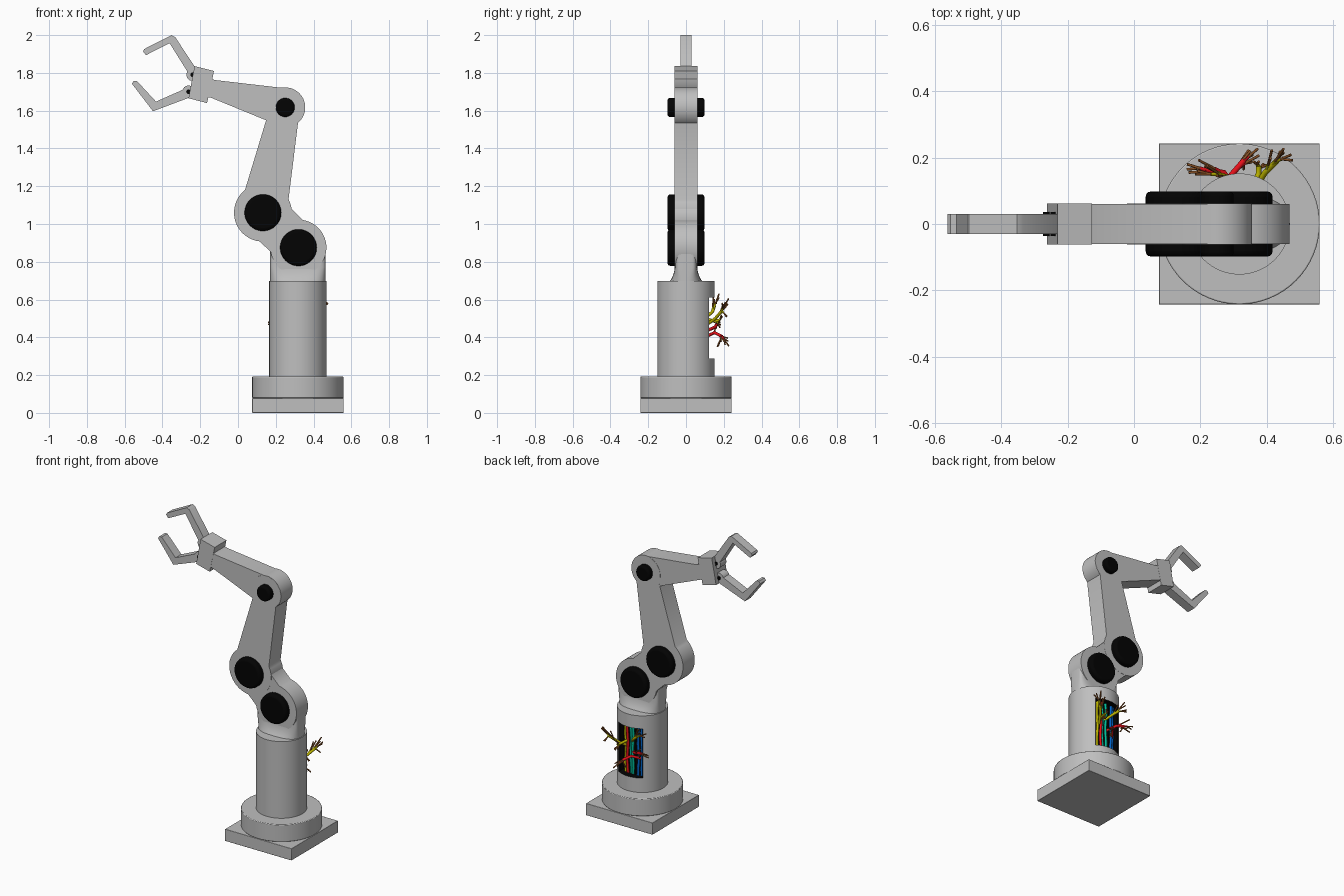
import bpy, bmesh, math, random
from mathutils import Vector

if "Cube" in bpy.data.objects:
    bpy.data.objects.remove(bpy.data.objects["Cube"])

random.seed(4)
CX = 0.317  # axis of base, column and neck


def material(name, rgb):
    m = bpy.data.materials.new(name)
    m.diffuse_color = (*rgb, 1)
    m.use_nodes = True
    m.node_tree.nodes["Principled BSDF"].inputs["Base Color"].default_value = m.diffuse_color
    return m


GREY = material("light_grey", (0.52, 0.52, 0.52))
BLACK = material("black", (0.001, 0.001, 0.001))
RED = material("red", (0.8, 0.005, 0.01))
YELLOW = material("yellow", (0.52, 0.47, 0.0))
BLUE = material("blue", (0.0, 0.13, 0.6))
TEAL = material("teal", (0.0, 0.5, 0.32))
COPPER = material("copper", (0.27, 0.09, 0.02))


def finish(name, bm, mat, bevel=0, segments=2):
    """Turn a bmesh into an object with sharp edges kept."""
    bmesh.ops.recalc_face_normals(bm, faces=bm.faces)
    me = bpy.data.meshes.new(name)
    bm.to_mesh(me)
    bm.free()
    me.materials.append(mat)
    me.shade_smooth()
    me.set_sharp_from_angle(angle=math.radians(35))
    ob = bpy.data.objects.new(name, me)
    bpy.context.collection.objects.link(ob)
    if bevel:
        mod = ob.modifiers.new("edge_bevel", "BEVEL")
        mod.width, mod.segments = bevel, segments
        mod.limit_method, mod.angle_limit = "ANGLE", math.radians(50)
    return ob


def loft(name, rings, mat, bevel=0, segments=2):
    """Skin a list of equal-length point rings and cap both ends."""
    bm = bmesh.new()
    rows = [[bm.verts.new(p) for p in ring] for ring in rings]
    n = len(rows[0])
    for a, b in zip(rows, rows[1:]):
        for i in range(n):
            j = (i + 1) % n
            bm.faces.new((a[i], a[j], b[j], b[i]))
    bm.faces.new(rows[0])
    bm.faces.new(rows[-1])
    return finish(name, bm, mat, bevel, segments)


def prism(name, outline, hy, mat=GREY, bevel=0, segments=2):
    """Side profile (x, z) extruded to y = -hy..hy."""
    return loft(name, [[(x, y, z) for x, z in outline] for y in (-hy, hy)],
                mat, bevel, segments)


def arc(c, r, a0, a1, n=40):
    return [(c[0] + r * math.cos(a0 + (a1 - a0) * i / n),
             c[1] + r * math.sin(a0 + (a1 - a0) * i / n)) for i in range(n + 1)]


def pin(name, c, r, hy, mat, bevel=0, segments=2):
    return prism(name, arc(c, r, 0, math.tau * 47 / 48, 47), hy, mat, bevel, segments)


def link(name, c1, r1, w1, c2, r2, w2, hy):
    """Two round ends joined by a tapered bar of half widths w1, w2."""
    a = math.atan2(c2[1] - c1[1], c2[0] - c1[0])
    t1, t2 = math.asin(w1 / r1), math.asin(w2 / r2)
    pts = arc(c1, r1, a + t1, a + math.tau - t1)
    pts += arc(c2, r2, a - math.pi + t2, a + math.pi - t2)
    return prism(name, pts, hy)


def vertical(name, r, z0, z1, bevel=0):
    ring = [(CX + x, y) for x, y in arc((0, 0), r, 0, math.tau * 63 / 64, 63)]
    return loft(name, [[(x, y, z) for x, y in ring] for z in (z0, z1)], GREY, bevel)


def box(name, x0, x1, y0, y1, z0, z1, mat, bevel=0):
    ring = [(x0, y0), (x1, y0), (x1, y1), (x0, y1)]
    return loft(name, [[(x, y, z) for x, y in ring] for z in (z0, z1)], mat, bevel)


# Base and turntable
box("base_plate", CX - 0.242, CX + 0.242, -0.242, 0.242, 0, 0.078, GREY, 0.002)
vertical("turntable", 0.242, 0.078, 0.192, 0.004)

# Column with a service opening in the back, black inside
column = vertical("column", 0.152, 0.19, 0.697)
cutter = box("opening_cutter", CX - 0.09, CX + 0.09, 0.075, 0.25, 0.287, 0.612, BLACK)
cutter.hide_render = True
mod = column.modifiers.new("opening", "BOOLEAN")
mod.operation, mod.object = "DIFFERENCE", cutter
bpy.context.view_layer.objects.active = column
bpy.ops.object.modifier_apply(modifier="opening")
bpy.data.objects.remove(cutter)
column.data.materials.clear()
column.data.materials.append(GREY)
column.data.materials.append(BLACK)
for f in column.data.polygons:
    c = f.center
    inside = math.hypot(c.x - CX, c.y) < 0.143 and 0.28 < c.z < 0.62 and c.y > 0.05
    f.material_index = 1 if inside else 0
column.data.set_sharp_from_angle(angle=math.radians(35))

# Black trim just inside both sides of the opening
for tag, side in (("left", -1), ("right", 1)):
    x = CX + side * 0.086
    box(tag + "_opening_trim", x - 0.004, x + 0.004, 0.08, 0.119, 0.287, 0.612, BLACK)


# Neck flaring from the shoulder link to the column top
def section(z, hx, hy, e):
    ring = []
    for i in range(48):
        a = math.tau * i / 48
        c, s = math.cos(a), math.sin(a)
        ring.append((CX + hx * math.copysign(abs(c) ** e, c),
                     hy * math.copysign(abs(s) ** e, s), z))
    return ring


loft("neck", [section(*r) for r in ((0.69, 0.147, 0.09, 0.8), (0.71, 0.147, 0.077, 0.65),
     (0.735, 0.147, 0.066, 0.5), (0.77, 0.147, 0.058, 0.3), (0.87, 0.147, 0.058, 0.3))], GREY)

# Arm links and joint caps
SHOULDER, ELBOW, UPPER = (0.32, 0.875), (0.132, 1.06), (0.25, 1.617)
link("shoulder_link", SHOULDER, 0.148, 0.12, ELBOW, 0.15, 0.12, 0.06)
link("upper_arm", ELBOW, 0.153, 0.118, UPPER, 0.105, 0.083, 0.061)
link("forearm", UPPER, 0.106, 0.096, (-0.15, 1.72), 0.05, 0.0475, 0.06)
pin("shoulder_cap", SHOULDER, 0.097, 0.098, BLACK, 0.016, 3)
pin("elbow_cap", ELBOW, 0.097, 0.098, BLACK, 0.016, 3)
pin("upper_joint_cap", UPPER, 0.05, 0.098, BLACK, 0.012, 3)

# Wrist block and gripper
prism("wrist_block", [(-0.23, 1.836), (-0.127, 1.81), (-0.164, 1.64), (-0.262, 1.666)], 0.061)
prism("upper_finger", [(-0.503, 1.914), (-0.497, 1.926), (-0.352, 2.0), (-0.333, 1.99),
                       (-0.22, 1.82), (-0.262, 1.797), (-0.362, 1.957), (-0.487, 1.894)], 0.03)
prism("lower_finger", [(-0.562, 1.743), (-0.552, 1.757), (-0.535, 1.757), (-0.434, 1.648),
                       (-0.285, 1.714), (-0.252, 1.671), (-0.45, 1.597)], 0.03)
for tag, c in (("upper", (-0.24, 1.79)), ("lower", (-0.262, 1.7))):
    pin(tag + "_knuckle", c, 0.033, 0.03, GREY)
    pin(tag + "_knuckle_pin", c, 0.012, 0.036, BLACK)


# Cables
def tubes(name, paths, radius, mat):
    cu = bpy.data.curves.new(name, "CURVE")
    cu.dimensions = "3D"
    cu.bevel_depth, cu.bevel_resolution, cu.use_fill_caps = radius, 2, True
    for path in paths:
        sp = cu.splines.new("POLY")
        sp.points.add(len(path) - 1)
        for p, co in zip(sp.points, path):
            p.co = (*co, 1)
    cu.materials.append(mat)
    bpy.context.collection.objects.link(bpy.data.objects.new(name, cu))


# Straight cables running inside the opening
runs = [BLUE, BLUE, BLACK, TEAL, TEAL, RED, YELLOW]
for i, m in enumerate(runs):
    x = CX - 0.064 + 0.118 * i / (len(runs) - 1)
    y = 0.097 + 0.008 * (i % 2)
    path = [(x + 0.003 * math.sin(k * 1.3 + i), y, 0.285 + 0.33 * k / 8) for k in range(9)]
    tubes(f"inner_cable_{i + 1}", [path], 0.0085, m)

# Frayed cables: trunk path, then the tips its forks reach
frayed = [
    ("red_cable_low", RED, [(0.26, 0.1, 0.4), (0.295, 0.15, 0.425), (0.33, 0.19, 0.405)],
     [(0.372, 0.226, 0.355), (0.376, 0.206, 0.375), (0.345, 0.222, 0.38), (0.33, 0.165, 0.35)]),
    ("red_cable_left", RED, [(0.31, 0.1, 0.43), (0.27, 0.155, 0.455), (0.215, 0.163, 0.47)],
     [(0.16, 0.18, 0.48), (0.165, 0.155, 0.45), (0.195, 0.192, 0.51), (0.235, 0.15, 0.43)]),
    ("yellow_cable_high", YELLOW, [(0.36, 0.1, 0.46), (0.395, 0.155, 0.5), (0.43, 0.19, 0.54)],
     [(0.472, 0.208, 0.585), (0.45, 0.226, 0.605), (0.415, 0.222, 0.575), (0.44, 0.218, 0.51)]),
    ("yellow_cable_mid", YELLOW, [(0.35, 0.1, 0.5), (0.375, 0.15, 0.485), (0.375, 0.175, 0.49)],
     [(0.36, 0.188, 0.51), (0.39, 0.18, 0.45), (0.37, 0.185, 0.465)]),
    ("yellow_cable_left", YELLOW, [(0.32, 0.1, 0.5), (0.285, 0.14, 0.535), (0.25, 0.15, 0.565)],
     [(0.185, 0.15, 0.6), (0.22, 0.175, 0.63), (0.25, 0.145, 0.61)]),
]
for name, mat, path, tips in frayed:
    tubes(name, [path], 0.0085, mat)
    forks, strands = [], []
    for k, tip in enumerate(tips):
        tip = Vector(tip)
        root = Vector(path[-1]).lerp(Vector(path[1]), 0.45 * (k % 3))
        mid = root.lerp(tip, 0.3)
        forks.append([root, mid])
        strands.append([root, mid, tip])
        # side twig
        off = Vector([random.uniform(-0.016, 0.016) for _ in "xyz"])
        strands.append([mid, mid.lerp(tip, 0.75) + off])
    tubes(name + "_forks", forks, 0.0055, mat)
    tubes(name + "_strands", strands, 0.004, COPPER)
